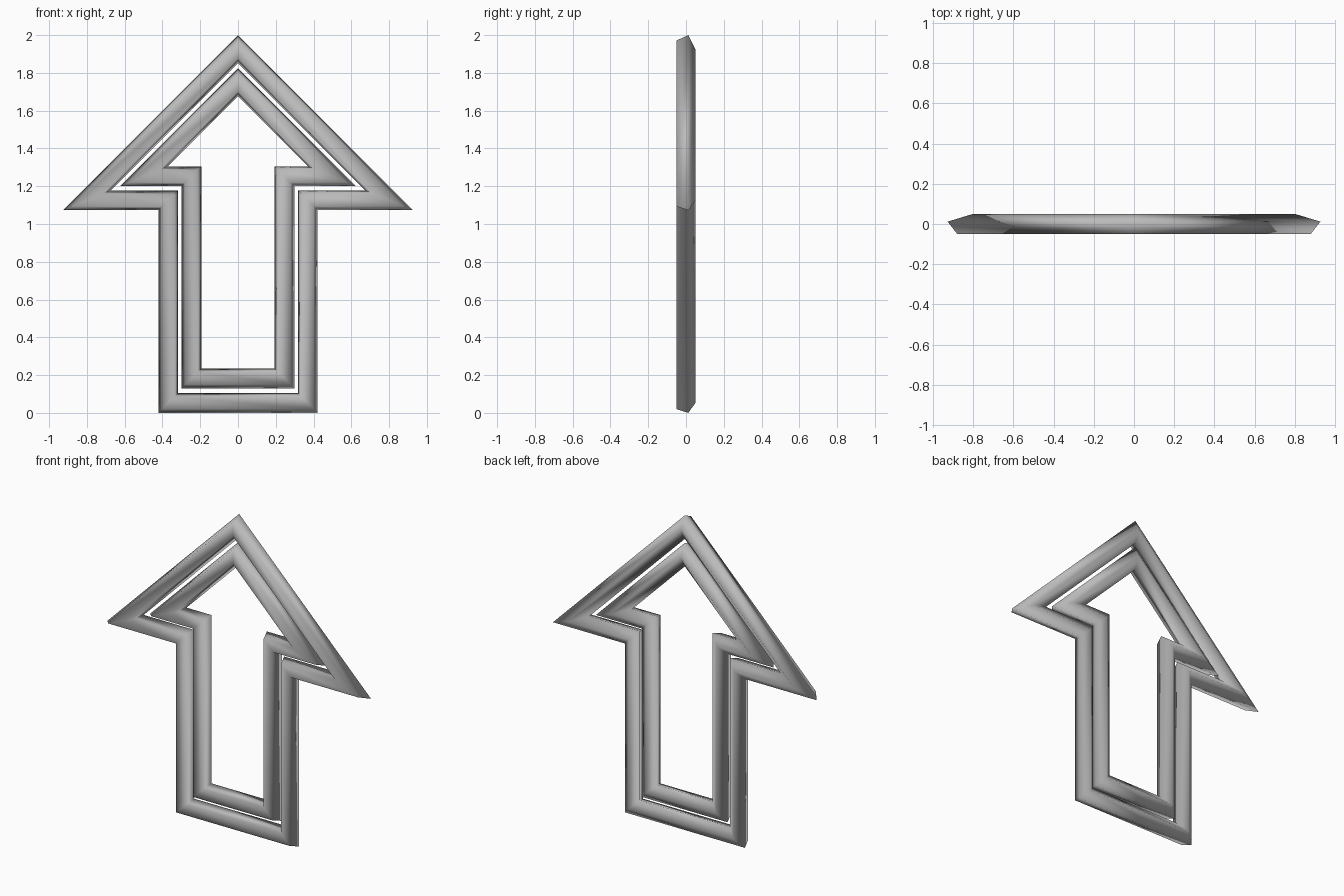
import bpy
import bmesh
import math
from mathutils import Vector

cube = bpy.data.objects.get("Cube")
if cube:
    bpy.data.objects.remove(cube, do_unlink=True)

grey = bpy.data.materials.new("grey")
grey.use_nodes = True
colour = (0.5, 0.5, 0.5, 1)
grey.diffuse_color = colour
grey.node_tree.nodes["Principled BSDF"].inputs["Base Color"].default_value = colour

RADIUS = 0.0555
SIDES = 5


def arrow_outline(apex, head_bottom, half_shaft, bottom):
    """Counter-clockwise outer corners of an up arrow with 45 degree slopes."""
    wing = apex - head_bottom
    right = [(half_shaft, bottom), (half_shaft, head_bottom), (wing, head_bottom)]
    left = [(-x, z) for x, z in reversed(right)]
    return [Vector(p) for p in right + [(0, apex)] + left]


def mitre(points, i):
    """Vector that moves corner i inwards by one unit from both its edges."""
    a = (points[i] - points[i - 1]).normalized()
    b = (points[(i + 1) % len(points)] - points[i]).normalized()
    na, nb = Vector((-a.y, a.x)), Vector((-b.y, b.x))
    return (na + nb) / (1 + na.dot(nb))


def arrow_tube(name, outline):
    """Five-sided tube with mitred corners, flat face to the front."""
    half_width = RADIUS * math.cos(math.radians(18))
    centre = RADIUS * (1 - math.cos(math.pi / SIDES)) / 2
    section = []
    for k in range(SIDES):
        angle = 2 * math.pi * k / SIDES
        section.append((half_width + RADIUS * math.sin(angle),
                        RADIUS * math.cos(angle) - centre))

    bm = bmesh.new()
    rings = []
    for i, corner in enumerate(outline):
        inward = mitre(outline, i)
        ring = []
        for inset, y in section:
            p = corner + inward * inset
            ring.append(bm.verts.new((p.x, y, p.y)))
        rings.append(ring)
    for i, ring in enumerate(rings):
        after = rings[(i + 1) % len(rings)]
        for k in range(SIDES):
            n = (k + 1) % SIDES
            bm.faces.new((ring[k], ring[n], after[n], after[k]))
    bmesh.ops.recalc_face_normals(bm, faces=bm.faces)
    for face in bm.faces:
        face.smooth = True

    mesh = bpy.data.meshes.new(name)
    bm.to_mesh(mesh)
    bm.free()
    mesh.materials.append(grey)
    obj = bpy.data.objects.new(name, mesh)
    bpy.context.collection.objects.link(obj)
    return obj


# Two nested arrow frames
arrow_tube("outer_arrow_frame", arrow_outline(2.0, 1.073, 0.422, 0.0))
arrow_tube("inner_arrow_frame", arrow_outline(1.825, 1.2, 0.3, 0.13))
